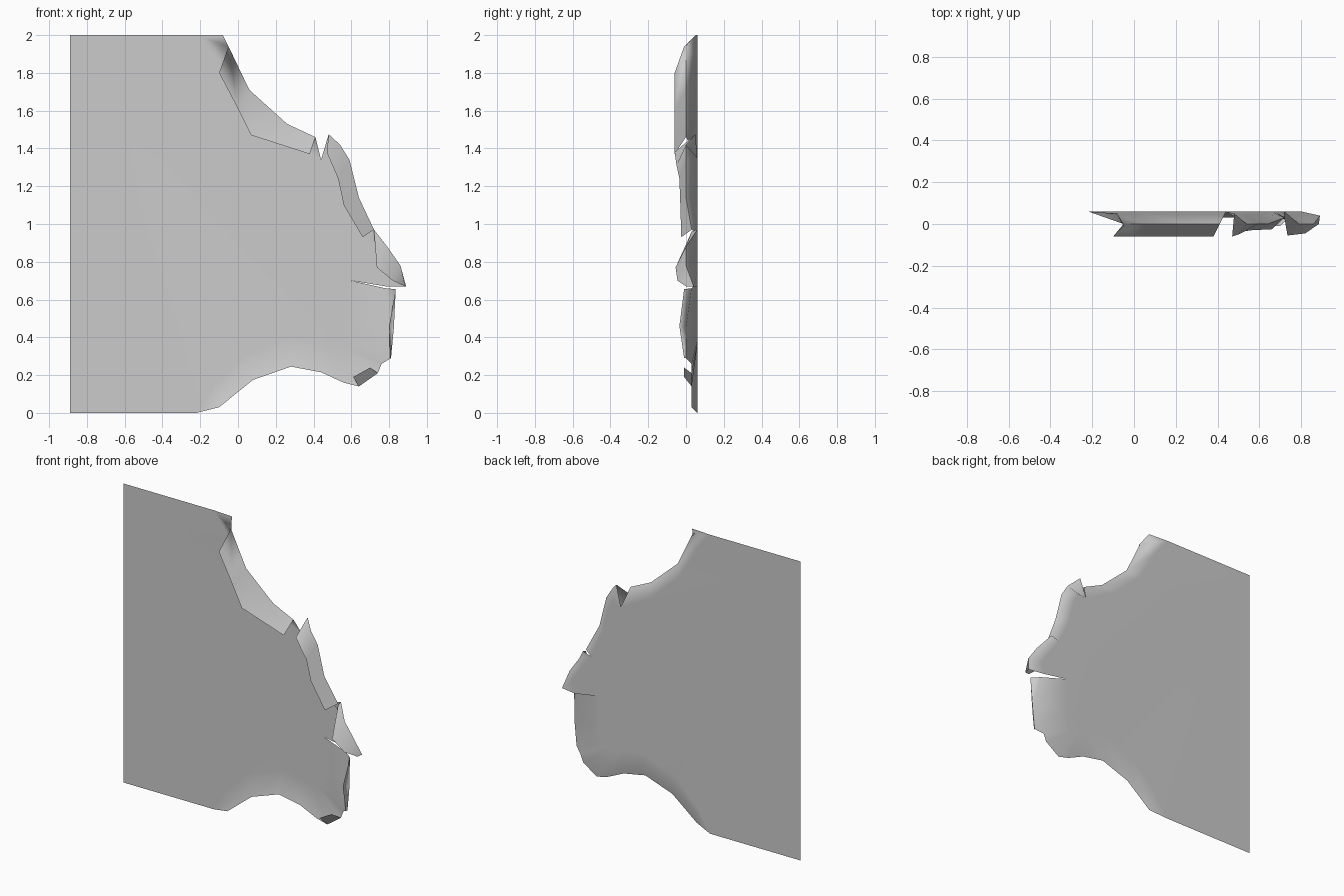
import bpy
import bmesh
import math

# Remove the default cube only
default_cube = bpy.data.objects.get("Cube")
if default_cube:
    bpy.data.objects.remove(default_cube, do_unlink=True)

BACK = 0.06      # depth of the flat sheet
LEFT = -0.89     # straight uncut side
TOP = 2.0


def make_material(name, colour):
    mat = bpy.data.materials.new(name)
    mat.use_nodes = True
    mat.diffuse_color = colour
    mat.node_tree.nodes["Principled BSDF"].inputs["Base Color"].default_value = colour
    return mat


# Each station across a torn edge runs: root on the flat sheet (x, z),
# outer fold (x, y, z), then curled lip (x, y, z).
upper_flap = [
    ((-0.22, 2.0), (-0.08, 0.05, 2.0), (-0.05, -0.01, 1.94)),
    ((-0.12, 1.87), (-0.05, 0.0, 1.94), (-0.1, -0.06, 1.8)),
    ((0.0, 1.66), (0.06, 0.0, 1.71), (0.0, -0.06, 1.61)),
    ((0.22, 1.46), (0.26, 0.0, 1.53), (0.07, -0.06, 1.47)),
    ((0.44, 1.34), (0.41, 0.0, 1.46), (0.38, -0.06, 1.37)),
]
middle_flap = [
    ((0.44, 1.34), (0.48, 0.05, 1.475), (0.47, -0.06, 1.38)),
    ((0.5, 1.35), (0.54, 0.0, 1.42), (0.5, -0.05, 1.31)),
    ((0.54, 1.28), (0.59, 0.0, 1.34), (0.53, -0.035, 1.24)),
    ((0.58, 1.12), (0.64, 0.0, 1.14), (0.56, -0.03, 1.1)),
    ((0.66, 0.95), (0.72, 0.03, 0.97), (0.66, -0.025, 0.93)),
]
pointed_flap = [
    ((0.66, 0.95), (0.72, 0.06, 0.97), (0.72, 0.03, 0.96)),
    ((0.73, 0.85), (0.79, 0.0, 0.88), (0.735, -0.055, 0.77)),
    ((0.8, 0.75), (0.86, 0.0, 0.78), (0.82, -0.045, 0.7)),
    ((0.78, 0.67), (0.89, 0.04, 0.67), (0.885, 0.0, 0.67)),
]
side_flap = [
    ((0.6, 0.7), (0.78, 0.03, 0.66), (0.835, -0.01, 0.655)),
    ((0.6, 0.48), (0.825, 0.0, 0.45), (0.8, -0.035, 0.46)),
    ((0.58, 0.38), (0.81, 0.0, 0.29), (0.805, -0.01, 0.29)),
    ((0.55, 0.36), (0.76, 0.03, 0.26)),
]
corner_tab = [
    ((0.53, 0.36), (0.74, 0.03, 0.21), (0.7, -0.01, 0.24)),
    ((0.5, 0.36), (0.64, 0.03, 0.14), (0.61, -0.01, 0.19)),
]
bottom_edge = [
    ((0.47, 0.36), (0.56, 0.03, 0.16)),
    ((0.42, 0.38), (0.44, 0.03, 0.215)),
    ((0.28, 0.4), (0.28, 0.03, 0.245)),
    ((0.05, 0.32), (0.08, 0.03, 0.175)),
    ((-0.13, 0.15), (-0.1, 0.03, 0.03)),
    ((-0.22, 0.0), (-0.22, BACK, 0.0)),
]

# The small tab hangs on the lower edge, so its stations join both neighbours
lower_edge = side_flap[-1:] + corner_tab + bottom_edge
strips = [upper_flap, middle_flap, pointed_flap, side_flap, lower_edge]

bm = bmesh.new()
known = {}


def vert(point):
    """Return a shared vertex; two-value points lie on the flat sheet."""
    if len(point) == 2:
        point = (point[0], BACK, point[1])
    if point not in known:
        known[point] = bm.verts.new(point)
    return known[point]


def add_face(points):
    corners = list(dict.fromkeys(vert(p) for p in points))
    if len(corners) > 2:
        face = bm.faces.new(corners)
        face.smooth = True


# Curled strips along the tear
for strip in strips:
    for a, b in zip(strip, strip[1:]):
        for row in range(min(len(a), len(b)) - 1):
            add_face((a[row], b[row], b[row + 1], a[row + 1]))

# Flat sheet bounded by all the strip roots
outline = [(LEFT, TOP)]
for strip in strips:
    outline += [station[0] for station in strip]
outline.append((LEFT, 0.0))
add_face(reversed(outline))

mesh = bpy.data.meshes.new("torn_panel")
bm.to_mesh(mesh)
bm.free()
mesh.materials.append(make_material("plain_grey", (0.6, 0.6, 0.6, 1.0)))
panel = bpy.data.objects.new("torn_panel", mesh)
bpy.context.collection.objects.link(panel)

# Smooth bends, with the broad sheet kept evenly flat
bpy.ops.object.select_all(action="DESELECT")
panel.select_set(True)
bpy.context.view_layer.objects.active = panel
bpy.ops.object.shade_smooth_by_angle(angle=math.radians(80))
weighted = panel.modifiers.new("flat_sheet_normals", "WEIGHTED_NORMAL")
weighted.keep_sharp = True
